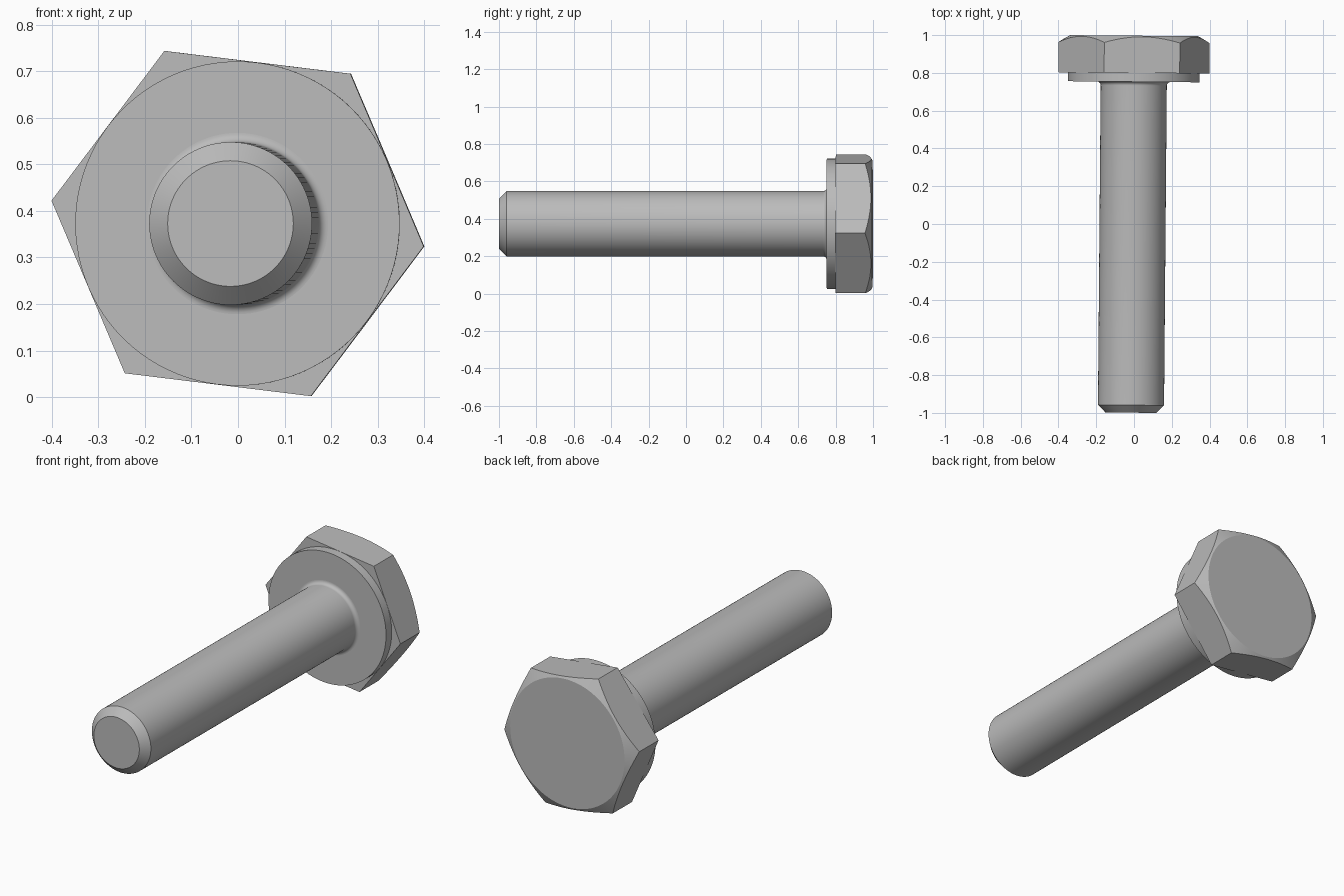
import bpy, bmesh
from math import sin, cos, tan, pi, radians

if "Cube" in bpy.data.objects:
    bpy.data.objects.remove(bpy.data.objects["Cube"], do_unlink=True)

SEGMENTS = 96
HEX_TURN = radians(-7)          # angle of the first hexagon corner
HEX_RADIUS = 0.403
FLAT_RADIUS = HEX_RADIUS * cos(pi / 6)
SHAFT_RADIUS = 0.175
WASHER_RADIUS = 0.3485
FILLET = 0.02
TIP_Y, WASHER_Y, HEAD_Y, END_Y = -0.999, 0.753, 0.80, 0.997
PIVOT_Y = 0.9
CHAMFER_RADIUS = 0.339          # flat disc on the outer end of the head

steel = bpy.data.materials.new("plain_grey_steel")
steel.use_nodes = True
grey = (0.5, 0.5, 0.5, 1)
steel.diffuse_color = grey
steel.node_tree.nodes["Principled BSDF"].inputs["Base Color"].default_value = grey


def circle(radius, y):
    return [(radius, y)] * SEGMENTS


def hexagon(height):
    """Hexagon ring; height gives y from the local radius."""
    ring = []
    for i in range(SEGMENTS):
        angle = (2 * pi * i / SEGMENTS) % (pi / 3) - pi / 6
        radius = FLAT_RADIUS / cos(angle)
        ring.append((radius, height(radius)))
    return ring


def loft(name, rings, cap_start=False, cap_end=False):
    """Skin a series of rings set along the bolt axis."""
    bm = bmesh.new()
    loops = []
    for ring in rings:
        loop = []
        for i, (radius, y) in enumerate(ring):
            a = HEX_TURN + 2 * pi * i / SEGMENTS
            loop.append(bm.verts.new((radius * cos(a), y - PIVOT_Y, radius * sin(a))))
        loops.append(loop)
    for low, high in zip(loops, loops[1:]):
        for i in range(SEGMENTS):
            j = (i + 1) % SEGMENTS
            bm.faces.new((low[i], high[i], high[j], low[j]))
    if cap_start:
        bm.faces.new(loops[0])
    if cap_end:
        bm.faces.new(loops[-1][::-1])
    mesh = bpy.data.meshes.new(name)
    bm.to_mesh(mesh)
    bm.free()
    mesh.materials.append(steel)
    obj = bpy.data.objects.new(name, mesh)
    bpy.context.collection.objects.link(obj)
    # The whole bolt leans very slightly sideways
    obj.location = (0, PIVOT_Y, 0.373)
    obj.rotation_euler.z = -0.0085
    bpy.ops.object.select_all(action="DESELECT")
    obj.select_set(True)
    bpy.context.view_layer.objects.active = obj
    bpy.ops.object.shade_smooth_by_angle(angle=radians(25))
    return obj


# Shaft with chamfered tip and a fillet under the head
fillet = [circle(SHAFT_RADIUS + FILLET * (1 - cos(t)), WASHER_Y - FILLET * (1 - sin(t)))
          for t in (pi / 2 * k / 8 for k in range(9))]
loft("shaft", [circle(0.135, TIP_Y), circle(SHAFT_RADIUS, TIP_Y + 0.04)] + fillet,
     cap_start=True)

# Round washer face below the head
loft("washer_face", [circle(SHAFT_RADIUS + FILLET, WASHER_Y),
                     circle(WASHER_RADIUS, WASHER_Y),
                     circle(WASHER_RADIUS, HEAD_Y)])

# Hexagonal head, its outer end trimmed by a shallow cone
loft("hex_head", [circle(WASHER_RADIUS, HEAD_Y),
                  hexagon(lambda r: HEAD_Y),
                  hexagon(lambda r: END_Y - (r - CHAMFER_RADIUS) * tan(pi / 6)),
                  circle(CHAMFER_RADIUS, END_Y)], cap_end=True)
